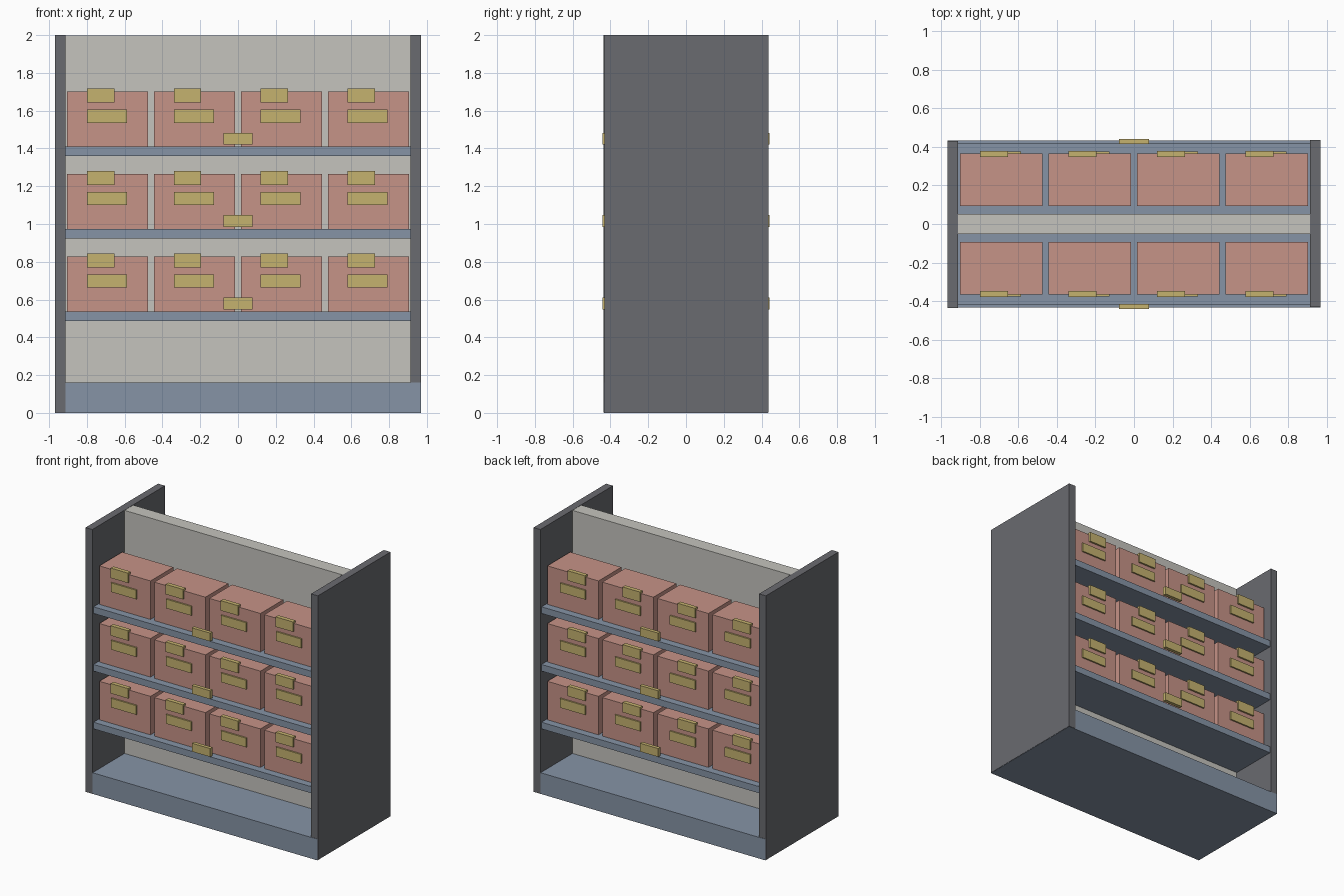
import bpy

if "Cube" in bpy.data.objects:
    bpy.data.objects.remove(bpy.data.objects["Cube"])


def material(name, r, g, b):
    def lin(c):
        c /= 255
        return c / 12.92 if c <= 0.04045 else ((c + 0.055) / 1.055) ** 2.4
    m = bpy.data.materials.new(name)
    m.diffuse_color = (lin(r), lin(g), lin(b), 1)
    m.use_nodes = True
    m.node_tree.nodes["Principled BSDF"].inputs["Base Color"].default_value = m.diffuse_color
    return m


DARK = material("dark_grey", 106, 107, 112)
BLUE = material("blue_grey", 134, 148, 166)
CREAM = material("warm_grey", 197, 196, 190)
PINK = material("dusty_pink", 198, 147, 135)
GOLD = material("mustard", 197, 178, 111)


def box(name, mat, x, y, z):
    """Box from (min, max) ranges on each axis."""
    x, y, z = sorted(x), sorted(y), sorted(z)
    v = [(a, b, c) for a in x for b in y for c in z]
    f = [(0, 1, 3, 2), (4, 6, 7, 5), (0, 4, 5, 1),
         (2, 3, 7, 6), (0, 2, 6, 4), (1, 5, 7, 3)]
    me = bpy.data.meshes.new(name)
    me.from_pydata(v, [], f)
    me.materials.append(mat)
    ob = bpy.data.objects.new(name, me)
    bpy.context.collection.objects.link(ob)
    return ob


# End panels, each slightly proud of the plinth on one face
box("left_panel", DARK, (-0.97, -0.913), (-0.437, 0.431), (0.002, 2.0))
box("right_panel", DARK, (0.913, 0.97), (-0.431, 0.437), (0.002, 2.0))

# Plinth and central divider
box("plinth", BLUE, (-0.968, 0.968), (-0.434, 0.434), (0, 0.16))
box("divider", CREAM, (-0.913, 0.913), (-0.052, 0.052), (0.16, 1.998))

# Three shelf levels on both sides
for top in (0.537, 0.974, 1.41):
    for s in (-1, 1):
        box("shelf", BLUE, (-0.913, 0.913), (s * 0.052, s * 0.422), (top - 0.05, top))
        box("shelf_tag", GOLD, (-0.077, 0.077), (s * 0.415, s * 0.442),
            (top + 0.01, top + 0.073))
        for i in range(4):
            cx = -0.69 + 0.46 * i
            box("carton", PINK, (cx - 0.214, cx + 0.214), (s * 0.093, s * 0.366),
                (top, top + 0.291))
            box("carton_label", GOLD, (cx - 0.11, cx + 0.102), (s * 0.36, s * 0.377),
                (top + 0.126, top + 0.195))
            box("carton_clip", GOLD, (cx - 0.11, cx + 0.035), (s * 0.347, s * 0.379),
                (top + 0.232, top + 0.307))
